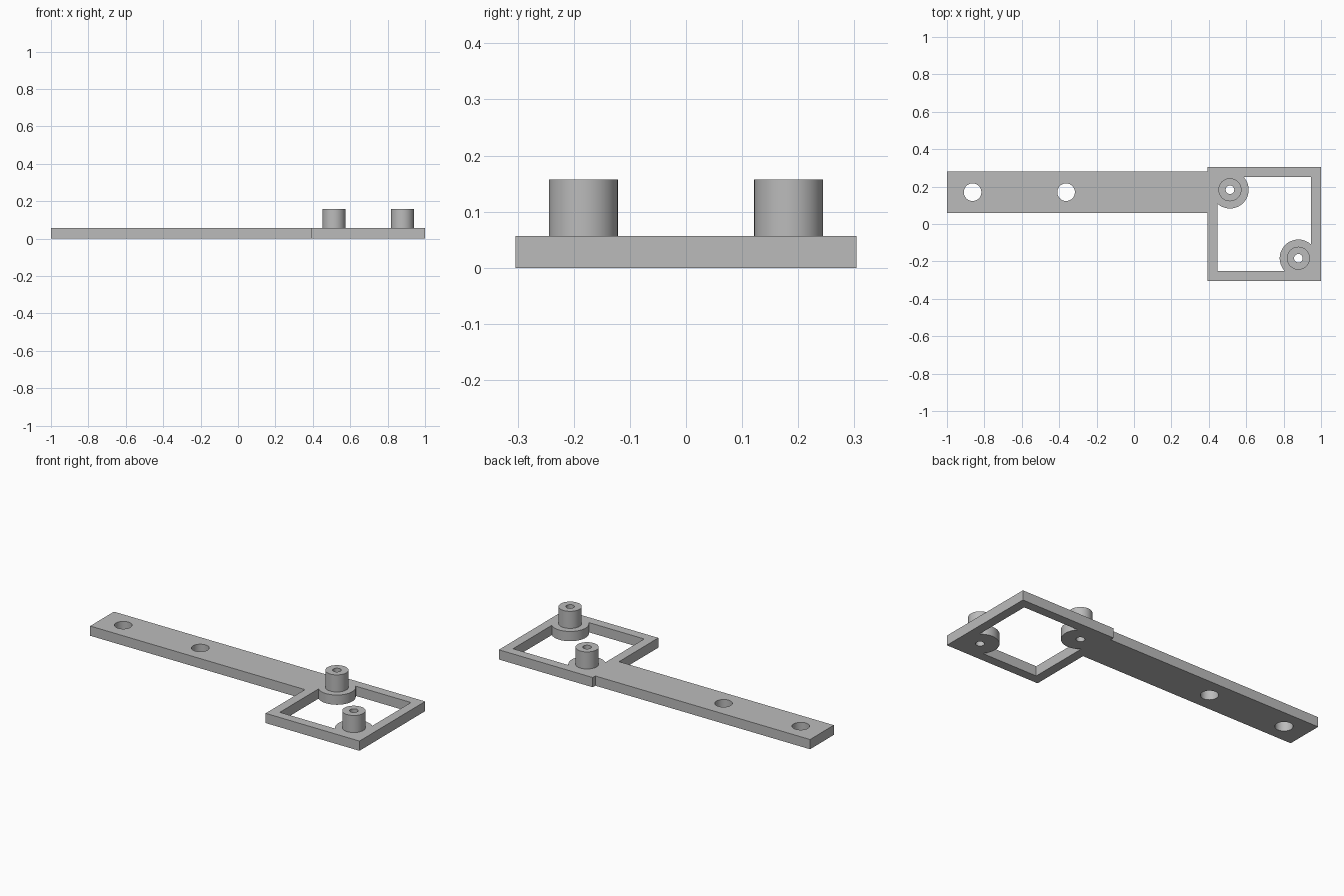
import bpy, bmesh
from math import cos, sin, acos, pi, radians

if "Cube" in bpy.data.objects:
    bpy.data.objects.remove(bpy.data.objects["Cube"])

grey = bpy.data.materials.new("plain_grey")
grey.use_nodes = True
grey.diffuse_color = (0.5, 0.5, 0.5, 1)
grey.node_tree.nodes["Principled BSDF"].inputs["Base Color"].default_value = (0.5, 0.5, 0.5, 1)

PLATE_H, POST_H = 0.057, 0.1
CX, OUTER, INNER = 0.696, 0.304, 0.25        # square frame
POST, BOSS_R, POST_R, BORE_R = 0.183, 0.1, 0.0615, 0.023


def arc(x, y, r, start=0, end=2 * pi, n=48, closed=True):
    steps = n if closed else n - 1
    return [(x + r * cos(start + (end - start) * i / steps),
             y + r * sin(start + (end - start) * i / steps)) for i in range(n)]


def extruded(name, loops, bottom, height):
    """Fill nested outlines (holes included) and extrude them upwards."""
    curve = bpy.data.curves.new(name, 'CURVE')
    curve.dimensions, curve.fill_mode = '2D', 'BOTH'
    curve.extrude = height / 2
    for loop in loops:
        spline = curve.splines.new('POLY')
        spline.points.add(len(loop) - 1)
        for point, (x, y) in zip(spline.points, loop):
            point.co = (x, y, 0, 1)
        spline.use_cyclic_u = True
    obj = bpy.data.objects.new(name, curve)
    bpy.context.collection.objects.link(obj)
    bpy.ops.object.select_all(action='DESELECT')
    obj.select_set(True)
    bpy.context.view_layer.objects.active = obj
    bpy.ops.object.convert(target='MESH')
    obj = bpy.context.object
    # Weld the caps to the walls
    bm = bmesh.new()
    bm.from_mesh(obj.data)
    bmesh.ops.remove_doubles(bm, verts=bm.verts, dist=0.0001)
    bmesh.ops.translate(bm, verts=bm.verts, vec=(0, 0, bottom + height / 2))
    bmesh.ops.recalc_face_normals(bm, faces=bm.faces)
    bm.to_mesh(obj.data)
    bm.free()
    obj.data.materials.clear()
    obj.data.materials.append(grey)
    bpy.ops.object.shade_smooth_by_angle(angle=radians(30))
    return obj


# Outline of the strap arm joined to the square frame
left, right = CX - OUTER, CX + OUTER
outline = [(-1, 0.06), (left, 0.06), (left, -OUTER), (right, -OUTER),
           (right, OUTER), (left, OUTER), (left, 0.28), (-1, 0.28)]

# Frame opening, with a round boss biting into two opposite corners
a = acos((INNER - POST) / BOSS_R)
bite = arc(-POST, POST, BOSS_R, pi + a, 2.5 * pi - a, 32, False)
opening = bite + [(INNER, INNER)] + [(-x, -y) for x, y in bite] + [(-INNER, -INNER)]
opening = [(CX + x, y) for x, y in opening]

# Plate with screw holes and post bores
posts = {"back_post": (CX - POST, POST), "front_post": (CX + POST, -POST)}
screw_holes = [arc(x, 0.17, 0.047) for x in (-0.863, -0.363)]
bores = [arc(x, y, BORE_R) for x, y in posts.values()]
extruded("mounting_plate", [outline, opening] + screw_holes + bores, 0, PLATE_H)

# Hollow standoff posts
for name, (x, y) in posts.items():
    extruded(name, [arc(x, y, POST_R), arc(x, y, BORE_R)], PLATE_H, POST_H)
